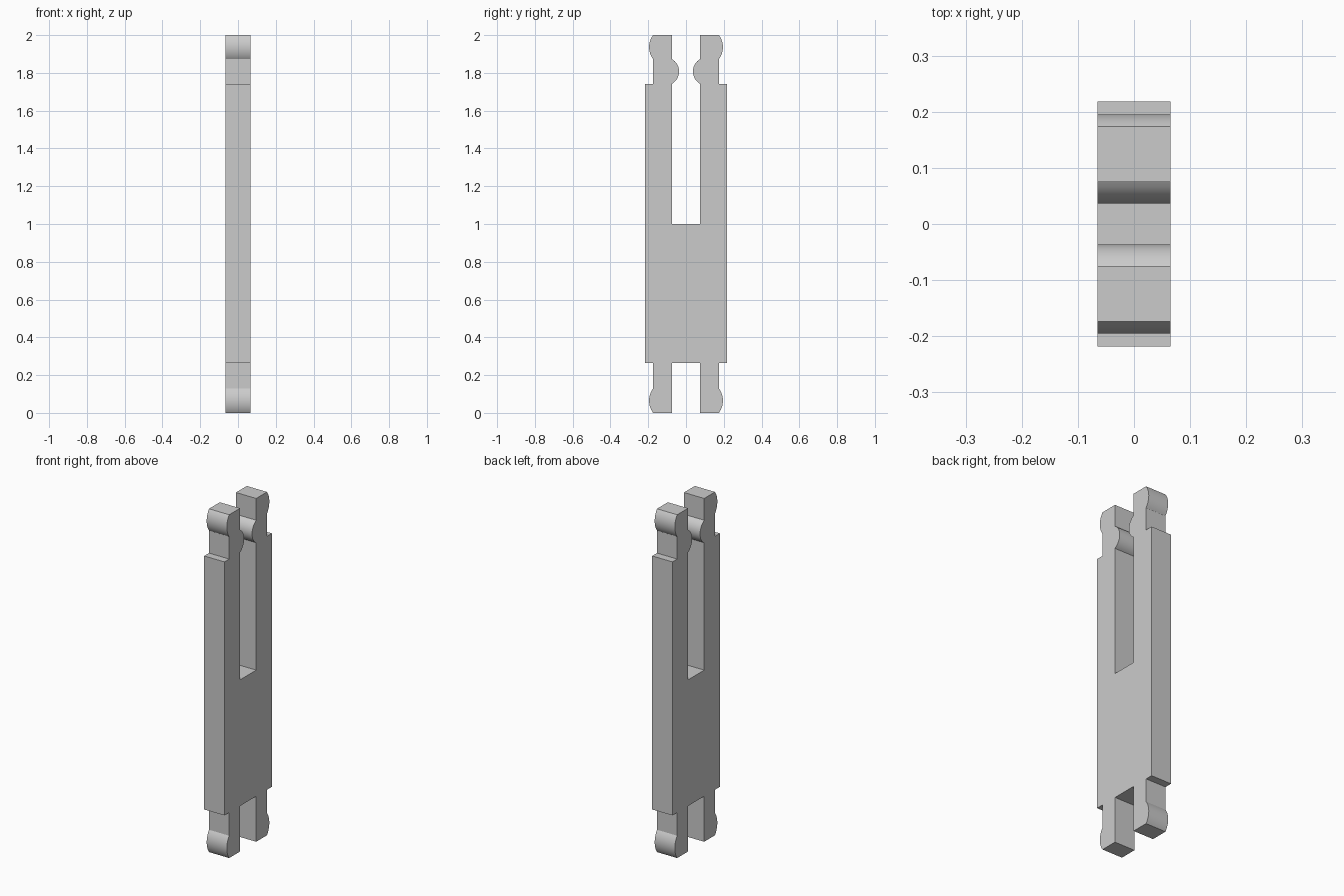
import bpy, bmesh, math

cube = bpy.data.objects.get("Cube")
if cube:
    bpy.data.objects.remove(cube, do_unlink=True)

HALF_WIDTH = 0.065
BODY_Y, PRONG_OUT, PRONG_IN = 0.218, 0.174, 0.0745
BODY_LOW, BODY_HIGH, SLOT_FLOOR, TOP = 0.265, 1.742, 1.0, 2.0


def bulge(y, z0, z1, peak, steps=16):
    """Circular arc from (y, z0) to (y, z1), reaching y + peak halfway."""
    half = abs(z1 - z0) / 2
    radius = (half**2 + peak**2) / (2 * abs(peak))
    sweep = 2 * math.atan(abs(peak) / half)
    sign = math.copysign(1, peak)
    points = []
    for i in range(steps + 1):
        a = sweep * (2 * i / steps - 1)
        z = (z0 + z1) / 2 + radius * math.sin(a) * math.copysign(1, z1 - z0)
        points.append((y + sign * (radius * math.cos(a) - radius) + peak, z))
    # keep the ends exactly on the straight wall
    points[0], points[-1] = (y, z0), (y, z1)
    return points


# Half outline: foot, body side, clip arm, slot
half_outline = [(0, BODY_LOW), (PRONG_IN, BODY_LOW), (PRONG_IN, 0)]
half_outline += bulge(PRONG_OUT, 0, 0.13, 0.0215)
half_outline += [(PRONG_OUT, BODY_LOW), (BODY_Y, BODY_LOW),
                 (BODY_Y, BODY_HIGH), (PRONG_OUT, BODY_HIGH)]
half_outline += bulge(PRONG_OUT, 1.873, TOP, 0.0215)
half_outline += [(PRONG_IN, TOP)]
half_outline += bulge(PRONG_IN, 1.873, BODY_HIGH, -0.038)
half_outline += [(PRONG_IN, SLOT_FLOOR), (0, SLOT_FLOOR)]

# Mirror front to back into one closed outline
outline = half_outline + [(-y, z) for y, z in half_outline[-2:0:-1]]

# Extrude the outline across the width
bm = bmesh.new()
side = bm.faces.new([bm.verts.new((-HALF_WIDTH, y, z)) for y, z in outline])
extruded = bmesh.ops.extrude_face_region(bm, geom=[side], use_keep_orig=True)
moved = [v for v in extruded["geom"] if isinstance(v, bmesh.types.BMVert)]
bmesh.ops.translate(bm, verts=moved, vec=(2 * HALF_WIDTH, 0, 0))
bmesh.ops.recalc_face_normals(bm, faces=bm.faces)
mesh = bpy.data.meshes.new("double_ended_clip")
bm.to_mesh(mesh)
bm.free()

clip = bpy.data.objects.new("double_ended_clip", mesh)
bpy.context.collection.objects.link(clip)

# Plain grey finish
grey = bpy.data.materials.new("light_grey")
grey.use_nodes = True
colour = (0.6, 0.6, 0.6, 1)
grey.diffuse_color = colour
grey.node_tree.nodes["Principled BSDF"].inputs["Base Color"].default_value = colour
mesh.materials.append(grey)

# Smooth the round bulges, keep the corners sharp
bpy.ops.object.select_all(action="DESELECT")
clip.select_set(True)
bpy.context.view_layer.objects.active = clip
bpy.ops.object.shade_smooth_by_angle(angle=math.radians(30))
